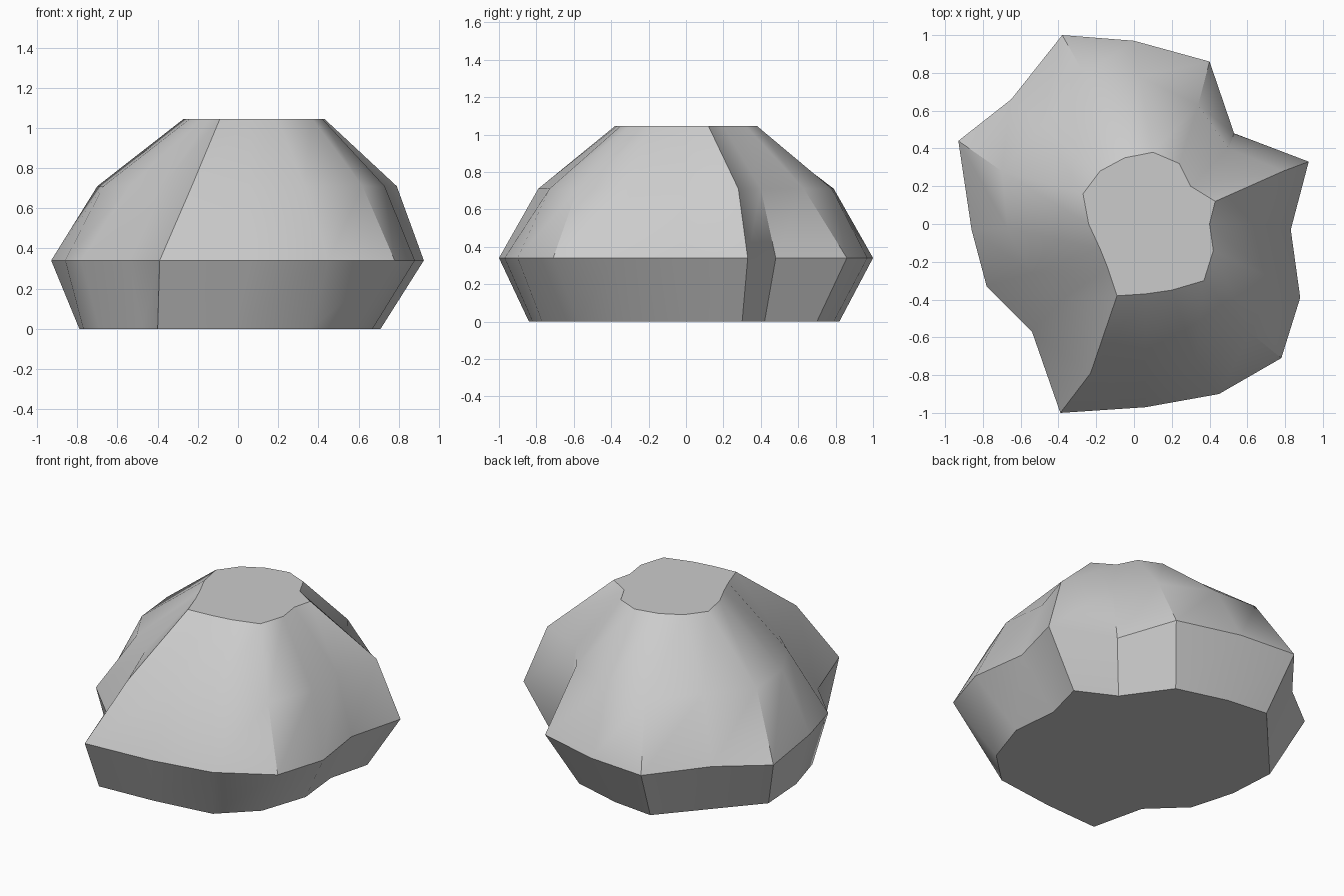
import bpy
import bmesh

# Four irregular 16-sided outlines, listed counter-clockwise from the right side
rings = [
    (0.0, [(.64, .03), (.71, .30), (.47, .42), (.27, .70), (-.05, .79), (-.32, .82),
           (-.55, .56), (-.79, .29), (-.77, -.02), (-.69, -.30), (-.48, -.50), (-.40, -.84),
           (-.03, -.82), (.36, -.77), (.57, -.57), (.67, -.27)]),
    (0.34, [(.83, -.03), (.925, .33), (.53, .48), (.40, .86), (0, .97), (-.38, 1.0),
            (-.65, .66), (-.93, .44), (-.86, -.03), (-.78, -.33), (-.54, -.57), (-.39, -1.0),
            (.06, -.97), (.45, -.90), (.78, -.71), (.88, -.39)]),
    (0.71, [(.70, 0), (.79, .28), (.50, .40), (.34, .63), (.03, .78), (-.26, .79),
            (-.49, .52), (-.70, .28), (-.67, -.02), (-.54, -.26), (-.38, -.40), (-.23, -.79),
            (.06, -.74), (.33, -.73), (.62, -.58), (.73, -.29)]),
    (1.045, [(.40, 0), (.43, .12), (.30, .20), (.24, .32), (.10, .38), (-.05, .35),
             (-.18, .28), (-.27, .16), (-.24, 0), (-.18, -.13), (-.14, -.23), (-.09, -.38),
             (.06, -.37), (.20, -.35), (.37, -.30), (.42, -.14)]),
]

# Boulder: stacked outlines bridged with quads and capped at both ends
bm = bmesh.new()
loops = [[bm.verts.new((x, y, z)) for x, y in pts] for z, pts in rings]
for low, high in zip(loops, loops[1:]):
    n = len(low)
    for i in range(n):
        j = (i + 1) % n
        bm.faces.new((low[i], low[j], high[j], high[i]))
bm.faces.new(loops[0][::-1])
bm.faces.new(loops[-1])
bmesh.ops.recalc_face_normals(bm, faces=bm.faces)

mesh = bpy.data.meshes.new("boulder")
bm.to_mesh(mesh)
bm.free()
boulder = bpy.data.objects.new("boulder", mesh)
bpy.context.collection.objects.link(boulder)

# Soften shallow edges, keep the ridges crisp
bpy.context.view_layer.objects.active = boulder
boulder.select_set(True)
bpy.ops.object.shade_smooth_by_angle(angle=0.6)
